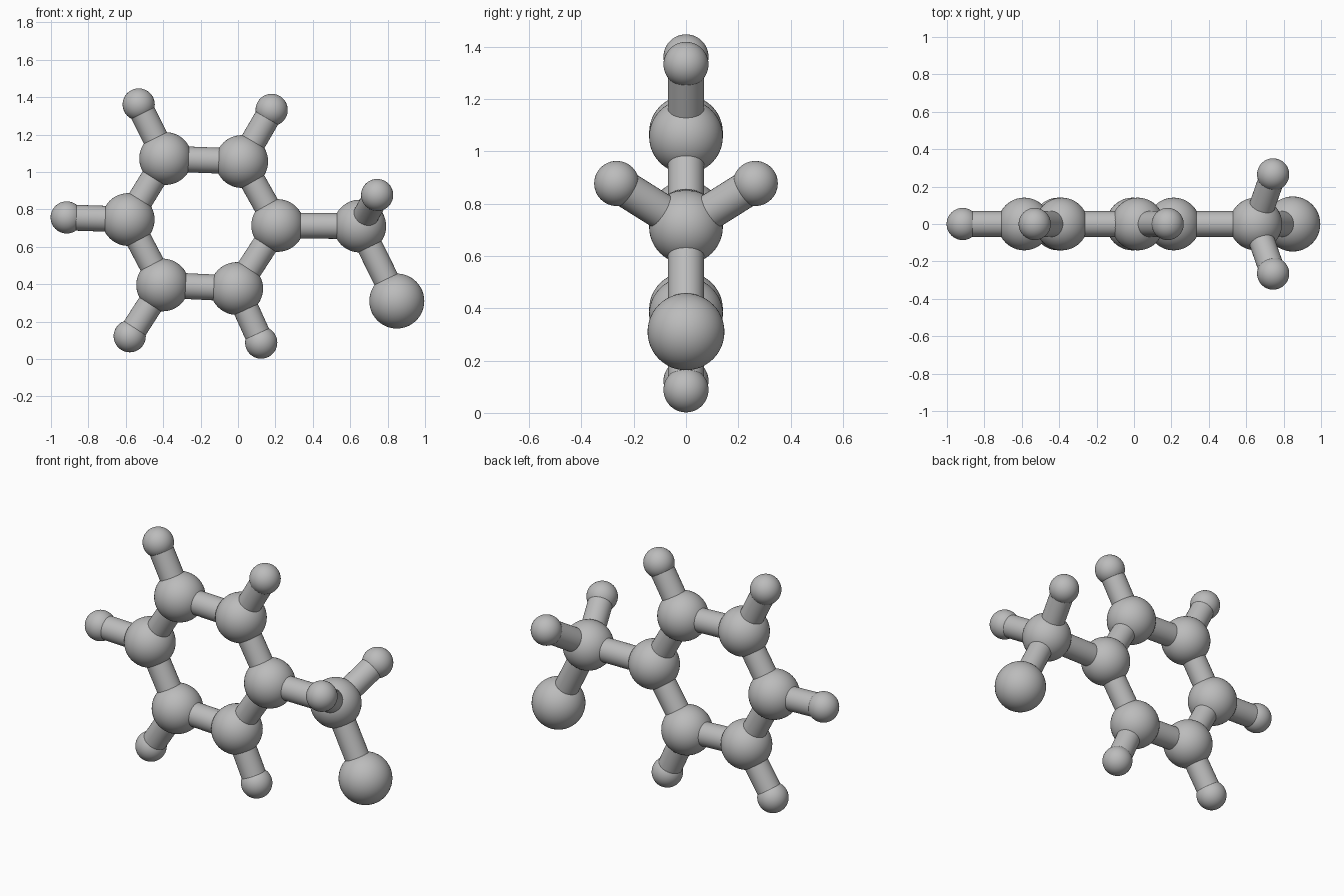
import bpy
from mathutils import Vector

cube = bpy.data.objects.get("Cube")
if cube:
    bpy.data.objects.remove(cube, do_unlink=True)

# Single grey material
grey = bpy.data.materials.new("grey")
grey.use_nodes = True
colour = (0.5, 0.5, 0.5, 1)
grey.diffuse_color = colour
grey.node_tree.nodes["Principled BSDF"].inputs["Base Color"].default_value = colour

RING_R, END_R, SMALL_R, ROD_R = 0.141, 0.147, 0.086, 0.069


def finish(name):
    obj = bpy.context.object
    obj.name = name
    obj.data.materials.append(grey)
    bpy.ops.object.shade_smooth_by_angle()
    return obj


def ball(name, centre, radius):
    bpy.ops.mesh.primitive_uv_sphere_add(segments=48, ring_count=24, radius=radius, location=centre)
    finish(name)


def rod(name, a, b):
    a, b = Vector(a), Vector(b)
    bpy.ops.mesh.primitive_cylinder_add(vertices=32, radius=ROD_R, depth=(b - a).length,
                                        location=(a + b) / 2)
    obj = finish(name)
    obj.rotation_mode = 'QUATERNION'
    obj.rotation_quaternion = (b - a).to_track_quat('Z', 'Y')


# Six-ball ring, clockwise from the upper left, with its outer small balls
ring = [(-0.387, 0, 1.072), (0.02, 0, 1.056), (0.212, 0, 0.714),
        (-0.007, 0, 0.377), (-0.403, 0, 0.396), (-0.587, 0, 0.746)]
outer = {0: (-0.531, 0, 1.361), 1: (0.18, 0, 1.332), 3: (0.124, 0, 0.088),
         4: (-0.579, 0, 0.122), 5: (-0.916, 0, 0.757)}

for i, p in enumerate(ring):
    ball(f"ring_ball_{i + 1}", p, RING_R)
    rod(f"ring_rod_{i + 1}", p, ring[(i + 1) % len(ring)])
for i, p in outer.items():
    ball(f"outer_ball_{i + 1}", p, SMALL_R)
    rod(f"outer_rod_{i + 1}", ring[i], p)

# Side branch: joint ball, large end ball and a mirrored pair of small balls
joint, end = (0.651, 0, 0.711), (0.849, 0, 0.31)
ball("branch_ball", joint, RING_R)
rod("branch_rod", ring[2], joint)
ball("end_ball", end, END_R)
rod("end_rod", joint, end)
for side, y in (("front", -0.265), ("back", 0.265)):
    tip = (0.744, y, 0.877)
    ball(f"{side}_small_ball", tip, SMALL_R)
    rod(f"{side}_small_rod", joint, tip)
